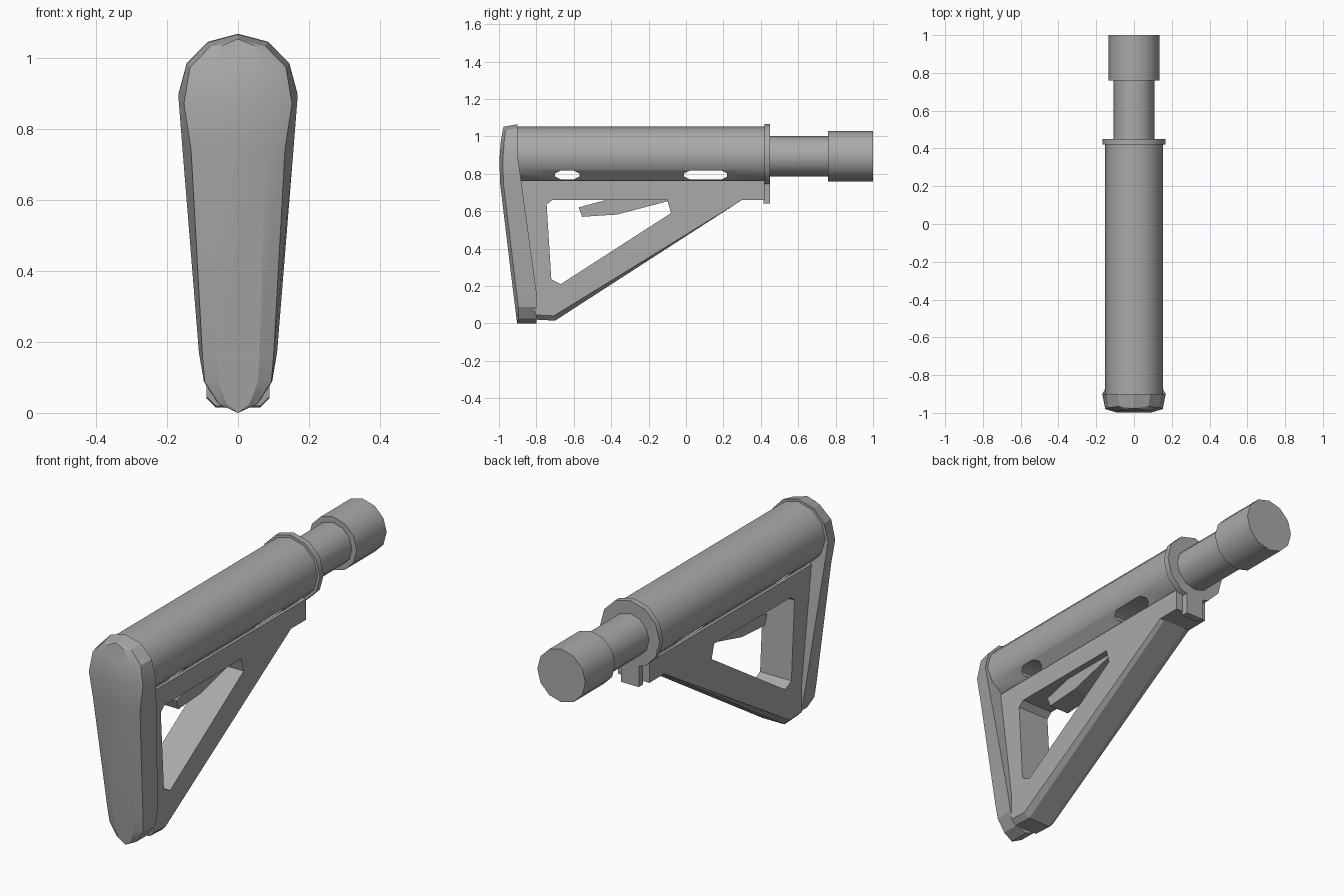
import bpy, bmesh, math
from mathutils import Matrix

cube = bpy.data.objects.get("Cube")
if cube:
    bpy.data.objects.remove(cube, do_unlink=True)

grey = bpy.data.materials.new("plain grey")
grey.use_nodes = True
grey.diffuse_color = (0.4, 0.4, 0.4, 1)
grey.node_tree.nodes["Principled BSDF"].inputs["Base Color"].default_value = (0.4, 0.4, 0.4, 1)


def finish(name, bm):
    bmesh.ops.recalc_face_normals(bm, faces=bm.faces)
    mesh = bpy.data.meshes.new(name)
    bm.to_mesh(mesh)
    bm.free()
    mesh.materials.append(grey)
    obj = bpy.data.objects.new(name, mesh)
    bpy.context.collection.objects.link(obj)
    return obj


def select(obj):
    bpy.ops.object.select_all(action='DESELECT')
    obj.select_set(True)
    bpy.context.view_layer.objects.active = obj


def smooth(obj, degrees=35):
    select(obj)
    bpy.ops.object.shade_smooth_by_angle(angle=math.radians(degrees))


def barrel(name, radius, y0, y1, z):
    """Twelve-sided cylinder lying along y."""
    bm = bmesh.new()
    place = Matrix.Translation((0, (y0 + y1) / 2, z)) @ Matrix.Rotation(math.pi / 2, 4, 'X')
    bmesh.ops.create_cone(bm, cap_ends=True, segments=12, radius1=radius,
                          radius2=radius, depth=y1 - y0, matrix=place)
    return finish(name, bm)


def prism(name, outline, half, chamfer=0, below=0):
    """Side outline of (y, z) points extruded across x; side edges below a height are chamfered."""
    bm = bmesh.new()
    face = bm.faces.new([bm.verts.new((-half, y, z)) for y, z in outline])
    moved = bmesh.ops.extrude_face_region(bm, geom=[face])["geom"]
    bmesh.ops.translate(bm, vec=(2 * half, 0, 0),
                        verts=[v for v in moved if isinstance(v, bmesh.types.BMVert)])
    if chamfer:
        edges = [e for e in bm.edges
                 if abs(e.verts[0].co.x - e.verts[1].co.x) < 0.001
                 and min(v.co.z for v in e.verts) < below
                 and max(v.co.z for v in e.verts) < below + 0.1]
        bmesh.ops.bevel(bm, geom=edges, offset=chamfer, segments=1, affect='EDGES')
    return finish(name, bm)


def cut(target, outline):
    cutter = prism("cutter", outline, 0.4)
    cutter.hide_render = True
    mod = target.modifiers.new("cut", 'BOOLEAN')
    mod.operation = 'DIFFERENCE'
    mod.solver = 'EXACT'
    mod.object = cutter
    select(target)
    bpy.ops.object.modifier_apply(modifier=mod.name)
    bpy.data.objects.remove(cutter, do_unlink=True)


# Main tube with two pairs of slots
tube = barrel("main_tube", 0.153, -0.92, 0.43, 0.9)
for y0, y1 in ((-0.70, -0.57), (-0.01, 0.22)):
    cut(tube, [(y0, 0.785), (y0 + 0.03, 0.77), (y1 - 0.03, 0.77), (y1, 0.785),
               (y1, 0.802), (y1 - 0.03, 0.817), (y0 + 0.03, 0.817), (y0, 0.802)])
smooth(tube)

# Collar, inner tube and end cap
smooth(barrel("collar", 0.167, 0.42, 0.45, 0.9))
smooth(barrel("inner_tube", 0.108, 0.43, 0.78, 0.893))
smooth(barrel("end_cap", 0.135, 0.76, 1.0, 0.895))
prism("collar_tab", [(0.415, 0.64), (0.45, 0.64), (0.45, 0.78), (0.415, 0.78)], 0.05)

# Triangular frame
frame = prism("triangular_frame",
              [(-0.9, 0.765), (-0.8, 0.02), (-0.70, 0.015), (0.30, 0.66),
               (0.42, 0.66), (0.42, 0.765)], 0.088, 0.025, 0.62)
cut(frame, [(-0.745, 0.635), (-0.715, 0.66), (-0.10, 0.66), (-0.08, 0.59),
            (-0.67, 0.21), (-0.72, 0.235)])

# Release lever under the rail
prism("release_lever", [(-0.575, 0.62), (-0.555, 0.57), (-0.37, 0.582),
                        (-0.09, 0.655), (-0.1, 0.67), (-0.39, 0.67)], 0.055)

# Butt pad: rows of rear z, rear half width, rear y, front z, front half width, front y
rows = [(1.065, 0, -0.9, 1.052, 0, -0.975),
        (1.043, 0.085, -0.9, 1.033, 0.076, -0.98),
        (0.98, 0.145, -0.9, 0.972, 0.135, -0.99),
        (0.893, 0.168, -0.9, 0.87, 0.152, -0.998),
        (0.74, 0.156, -0.878, 0.74, 0.132, -0.993),
        (0.17, 0.11, -0.8, 0.16, 0.1, -0.923),
        (0.088, 0.096, -0.8, 0.088, 0.094, -0.914),
        (0.025, 0.055, -0.8, 0.025, 0.054, -0.906),
        (0.0, 0, -0.8, 0.0, 0, -0.903)]
bm = bmesh.new()
loops = []
for zr, xr, yr, zf, xf, yf in rows:
    rim = yf + 0.2 * xf
    half = [(xr, yr, zr), (xf, min(rim, yf + 0.018), zf), (xf * 0.6, yf, zf)]
    ring = half + [(-x, y, z) for x, y, z in reversed(half)]
    loops.append([bm.verts.new(p) for p in ring])
for a, b in zip(loops, loops[1:]):
    for i in range(6):
        j = (i + 1) % 6
        bm.faces.new((a[i], a[j], b[j], b[i]))
bmesh.ops.remove_doubles(bm, verts=bm.verts, dist=0.0005)
smooth(finish("butt_pad", bm), 20)
